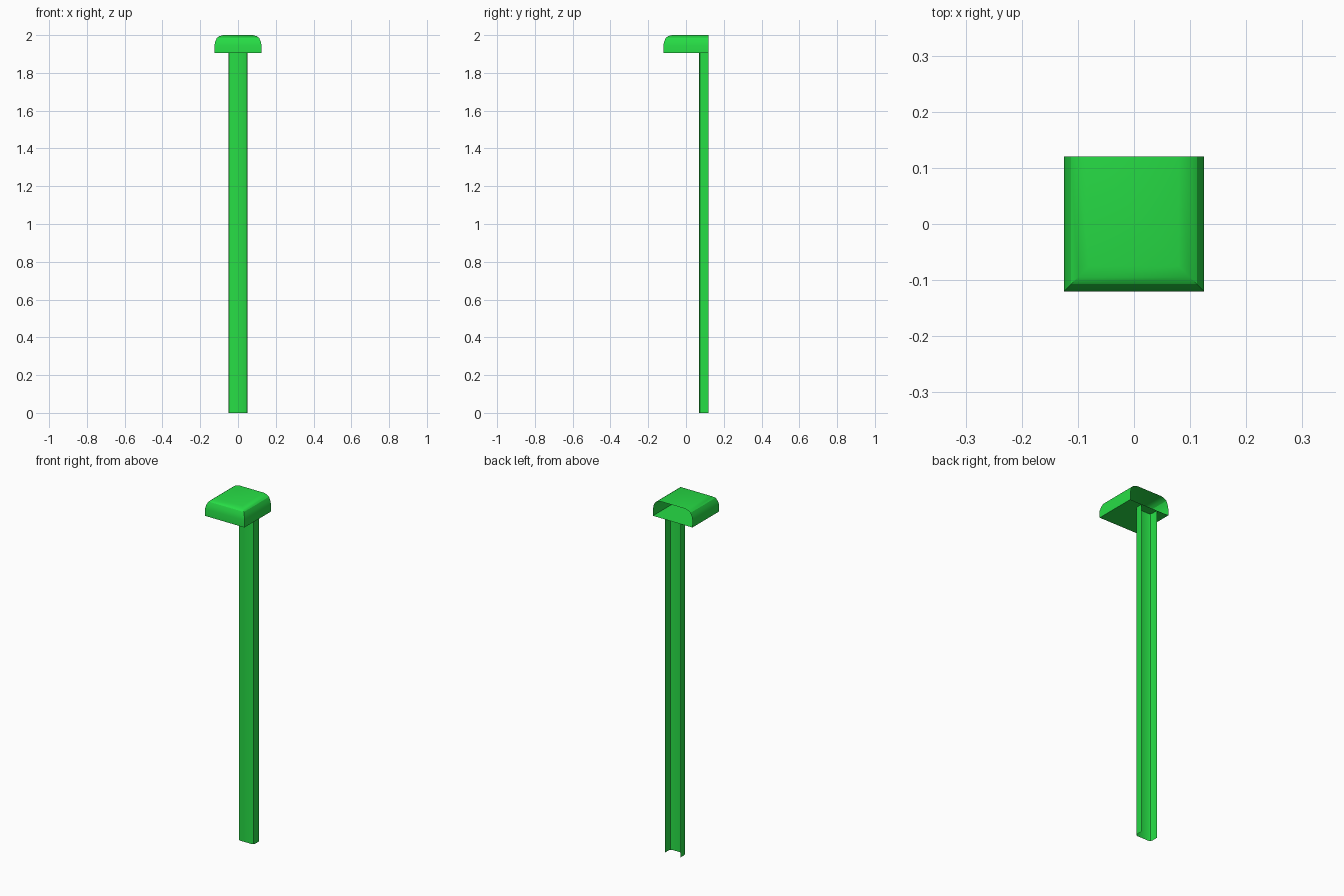
import bpy

if "Cube" in bpy.data.objects:
    bpy.data.objects.remove(bpy.data.objects["Cube"])

GREEN = bpy.data.materials.new("green")
GREEN.diffuse_color = (0.02, 0.72, 0.06, 1)
GREEN.use_nodes = True
GREEN.node_tree.nodes["Principled BSDF"].inputs["Base Color"].default_value = GREEN.diffuse_color
BACK = 0.12


def sheet(name, rings, closing_faces=()):
    """Loft open rings of equal length into an open-backed sheet."""
    n = len(rings[0])
    verts = [p for ring in rings for p in ring]
    faces = [(r * n + i, r * n + i + 1, (r + 1) * n + i + 1, (r + 1) * n + i)
             for r in range(len(rings) - 1) for i in range(n - 1)]
    faces += list(closing_faces)
    mesh = bpy.data.meshes.new(name)
    mesh.from_pydata(verts, [], faces)
    mesh.materials.append(GREEN)
    obj = bpy.data.objects.new(name, mesh)
    bpy.context.collection.objects.link(obj)
    bpy.ops.object.select_all(action='DESELECT')
    bpy.context.view_layer.objects.active = obj
    obj.select_set(True)
    bpy.ops.object.shade_smooth_by_angle(angle=0.5)
    return obj


# Post: shallow channel, open at the back, with softened front corners
half = [(0.05, BACK), (0.05, 0.086), (0.047, 0.074), (0.039, 0.07)]
outline = [(-x, y) for x, y in half] + half[::-1]
sheet("post", [[(x, y, z) for x, y in outline] for z in (0, 1.905)])

# Cap: rounded-over box with a floor, open at the back; (inset, height) profile
profile = [(0, 1.905), (0, 1.945), (0.005, 1.967), (0.013, 1.985),
           (0.025, 1.994), (0.045, 2.0)]
rings = []
for inset, z in profile:
    hx, front = 0.125 - inset, -0.12 + inset
    rings.append([(-hx, BACK, z), (-hx, front, z), (hx, front, z), (hx, BACK, z)])
top = 4 * (len(profile) - 1)
sheet("cap", rings, [(3, 2, 1, 0), (top, top + 1, top + 2, top + 3)])
